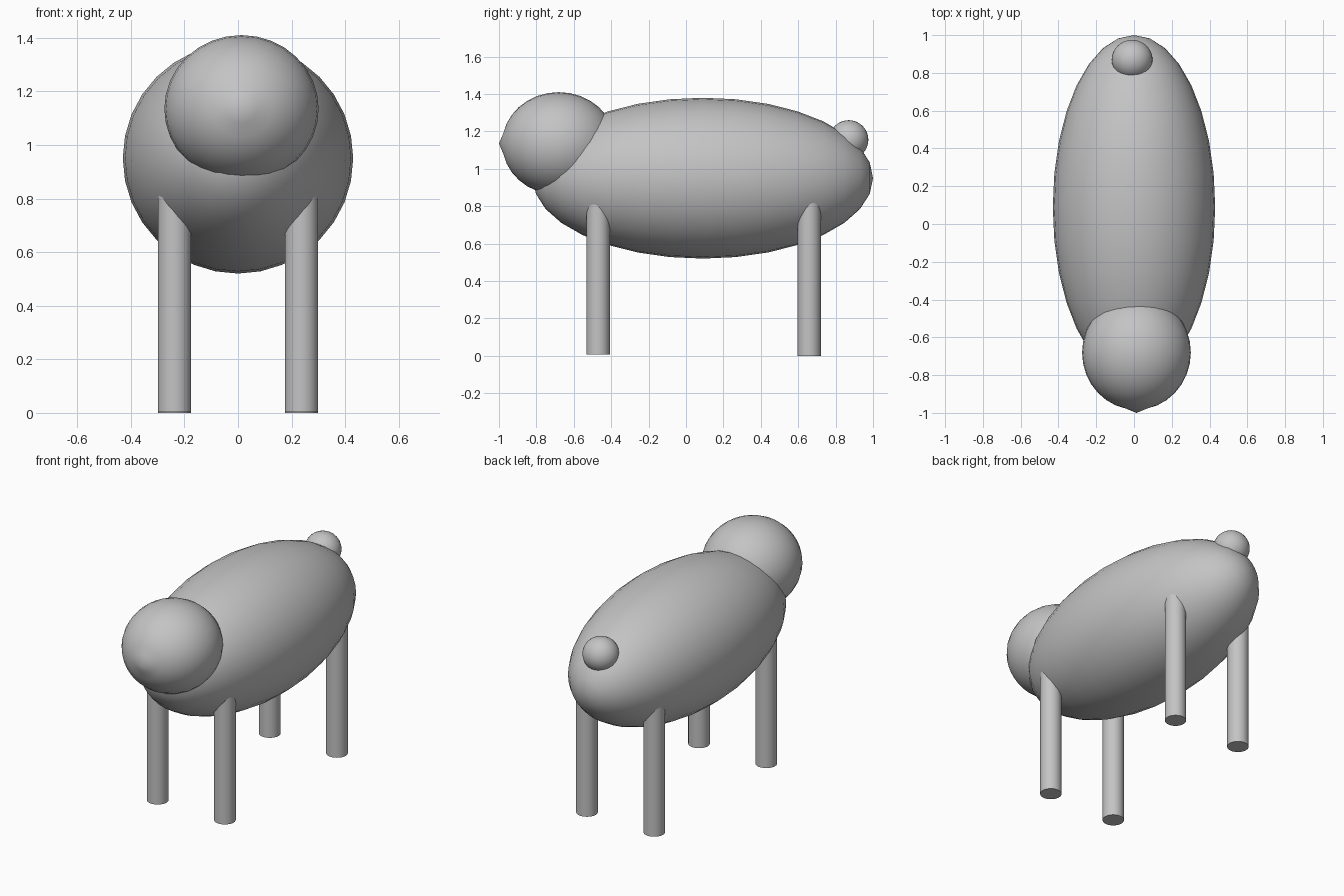
import bpy, math
from mathutils import Matrix

if "Cube" in bpy.data.objects:
    bpy.data.objects.remove(bpy.data.objects["Cube"])

grey = bpy.data.materials.new("plain_grey")
grey.diffuse_color = (0.55, 0.55, 0.55, 1)
grey.use_nodes = True
grey.node_tree.nodes["Principled BSDF"].inputs["Base Color"].default_value = grey.diffuse_color


def finish(name):
    ob = bpy.context.object
    ob.name = ob.data.name = name
    ob.data.materials.append(grey)
    return ob


def ellipsoid(name, centre, radii):
    """Smooth ball with its poles along y."""
    bpy.ops.mesh.primitive_uv_sphere_add(segments=32, ring_count=16, radius=1)
    ob = finish(name)
    ob.data.transform(Matrix.Translation(centre)
                      @ Matrix.Diagonal((*radii, 1))
                      @ Matrix.Rotation(math.pi / 2, 4, 'X'))
    bpy.ops.object.shade_smooth()
    return ob


def leg(name, x, y, bottom):
    top = 0.88
    bpy.ops.mesh.primitive_cylinder_add(vertices=32, radius=0.0625, depth=top - bottom,
                                        location=(x, y, (top + bottom) / 2))
    finish(name)
    bpy.ops.object.shade_smooth_by_angle(angle=math.radians(40))


# body and tail
ellipsoid("body", (0, 0.09, 0.95), (0.43, 0.91, 0.43))
ellipsoid("tail", (-0.01, 0.87, 1.155), (0.108, 0.105, 0.105))

# head, with the front pole pulled out into a small snout tip
head = ellipsoid("head", (0.013, -0.68, 1.135), (0.288, 0.303, 0.275))
tip = min(head.data.vertices, key=lambda v: v.co.y)
tip.co.y = -1.0

# four legs
for side, x in (("left", -0.237), ("right", 0.237)):
    leg("front_leg_" + side, x, -0.47, 0.006)
    leg("rear_leg_" + side, x, 0.658, 0.0)
